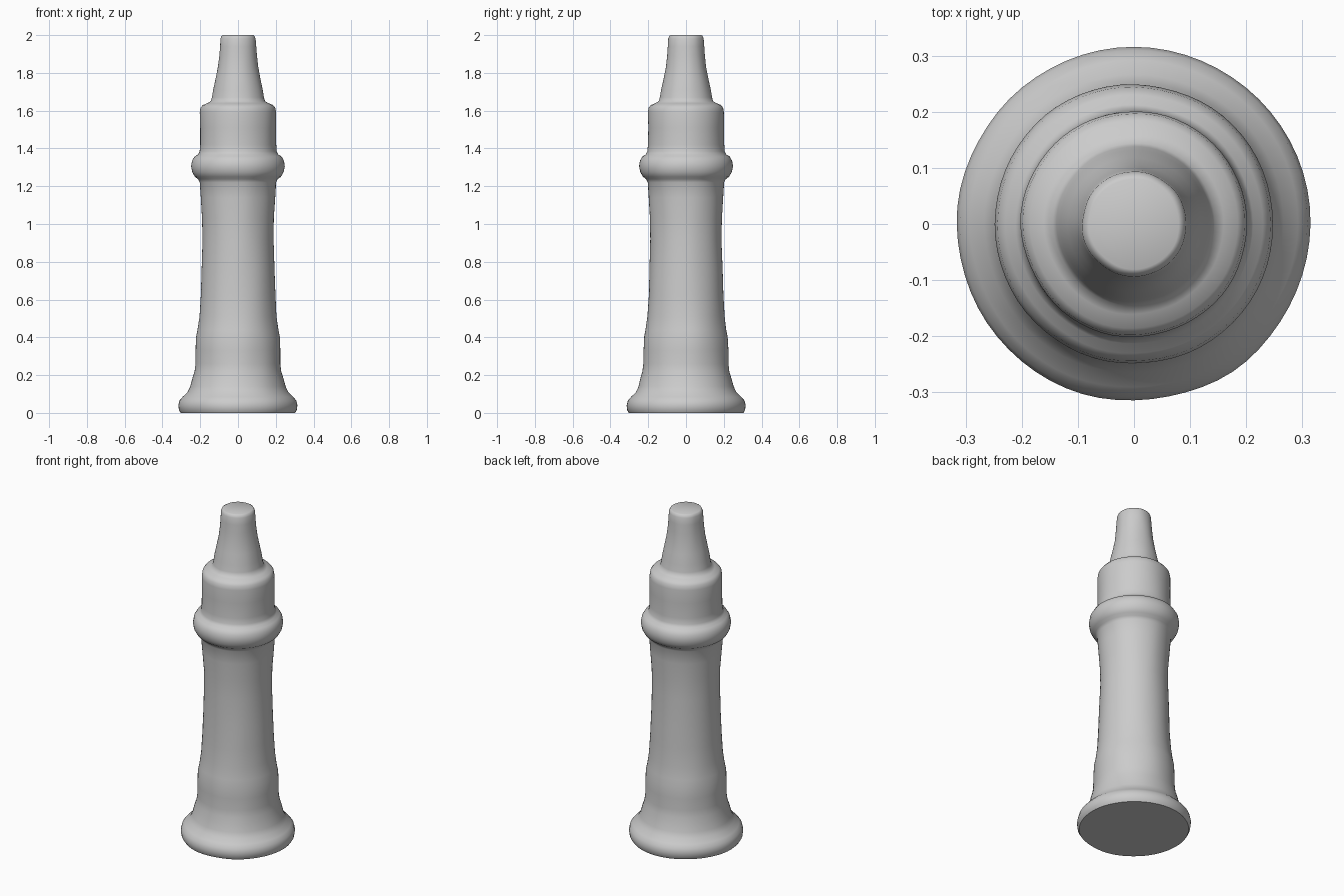
import bpy, bmesh, math
from mathutils import Vector, noise

if "Cube" in bpy.data.objects:
    bpy.data.objects.remove(bpy.data.objects["Cube"])

SEGMENTS = 64

# Silhouette sections as (radius, height), bottom to top
foot = [(0.303, 0), (0.312, 0.015), (0.315, 0.04), (0.309, 0.065), (0.292, 0.085),
        (0.266, 0.11), (0.252, 0.14), (0.242, 0.18), (0.230, 0.22)]
shaft = [(0.225, 0.26), (0.224, 0.33), (0.221, 0.40), (0.213, 0.44), (0.204, 0.51),
         (0.198, 0.62), (0.193, 0.76), (0.188, 0.92), (0.190, 1.03), (0.197, 1.14), (0.203, 1.22)]
collar = [(0.212, 1.238), (0.229, 1.25), (0.243, 1.275), (0.249, 1.305), (0.244, 1.335),
          (0.230, 1.358), (0.212, 1.368), (0.204, 1.385)]
drum = [(0.201, 1.42), (0.200, 1.51), (0.201, 1.59), (0.197, 1.615), (0.185, 1.63),
        (0.160, 1.64), (0.144, 1.65)]
spout = [(0.138, 1.67), (0.132, 1.71), (0.119, 1.77), (0.107, 1.83), (0.100, 1.89),
         (0.096, 1.94), (0.093, 1.982), (0.087, 1.996), (0.080, 2.0)]


def lathe(name, profile):
    """Revolve the silhouette with a faint hand-cast unevenness and cap both ends."""
    bm = bmesh.new()
    rings = []
    for r, z in profile:
        ring = []
        for i in range(SEGMENTS):
            a = 2 * math.pi * i / SEGMENTS
            d = Vector((math.cos(a), math.sin(a), 0))
            bump = 0.003 * noise.noise(d * 1.8 + Vector((0, 0, z * 6)))
            p = d * (r + bump)
            p.z = z
            ring.append(bm.verts.new(p))
        rings.append(ring)
    for low, high in zip(rings, rings[1:]):
        for i in range(SEGMENTS):
            j = (i + 1) % SEGMENTS
            bm.faces.new((low[i], low[j], high[j], high[i]))
    bm.faces.new(rings[0][::-1])
    bm.faces.new(rings[-1])
    mesh = bpy.data.meshes.new(name)
    bm.to_mesh(mesh)
    bm.free()
    obj = bpy.data.objects.new(name, mesh)
    bpy.context.collection.objects.link(obj)
    return obj


# One continuous turned body
column = lathe("turned_column", foot + shaft + collar + drum + spout)
bpy.context.view_layer.objects.active = column
column.select_set(True)
bpy.ops.object.shade_smooth_by_angle(angle=math.radians(50))
